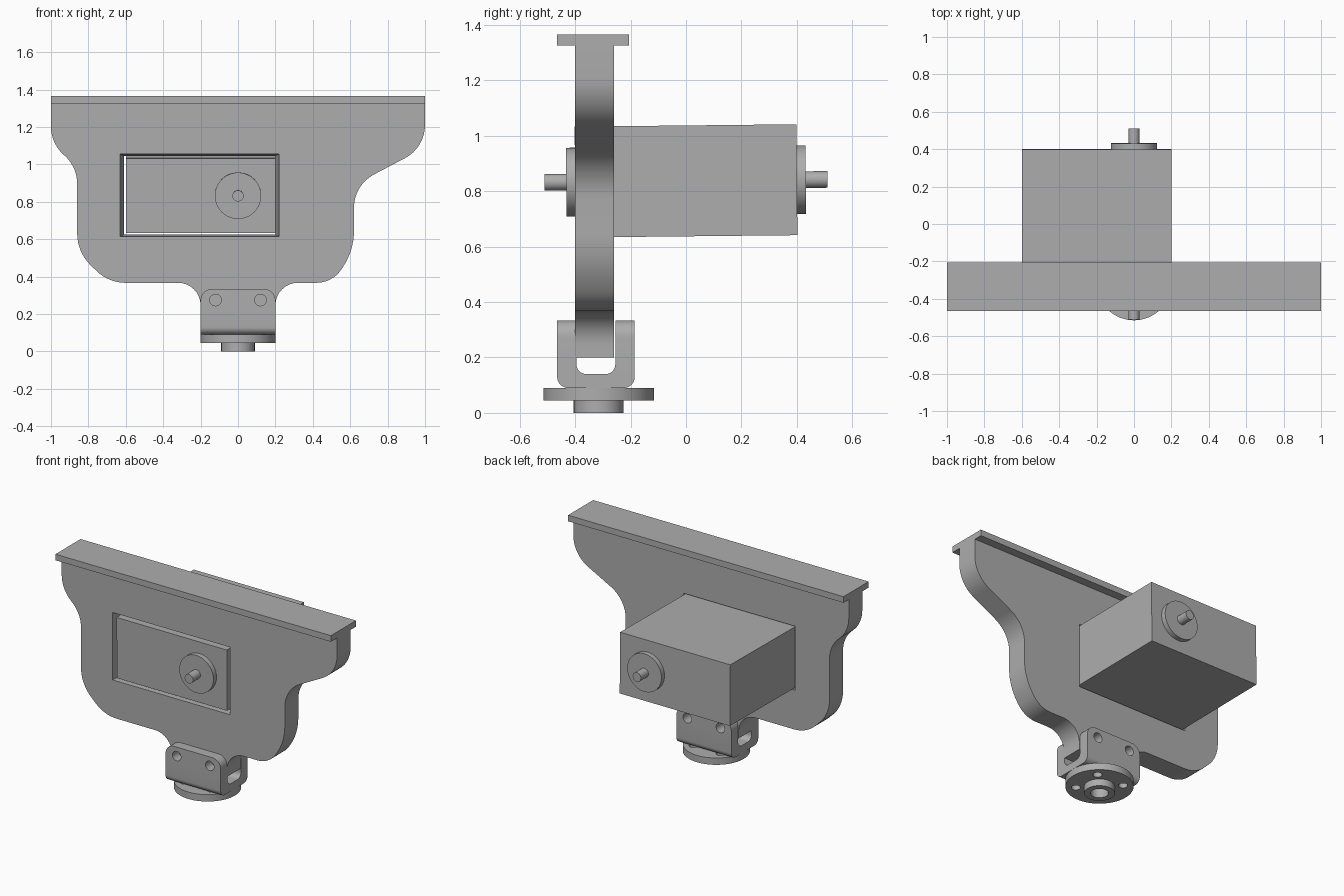
import bpy, math
from mathutils import Vector, Matrix

cube = bpy.data.objects.get("Cube")
if cube:
    bpy.data.objects.remove(cube, do_unlink=True)

grey = bpy.data.materials.new("plain grey")
grey.use_nodes = True
grey.diffuse_color = (0.42, 0.42, 0.42, 1)
grey.node_tree.nodes["Principled BSDF"].inputs["Base Color"].default_value = (0.42, 0.42, 0.42, 1)


def rounded(corners, steps=8):
    """Outline from (u, v, radius) corners, each corner replaced by an arc."""
    pts = []
    for i, (u, v, r) in enumerate(corners):
        p = Vector((u, v))
        if r == 0:
            pts.append(p)
            continue
        a = (Vector(corners[i - 1][:2]) - p).normalized()
        b = (Vector(corners[(i + 1) % len(corners)][:2]) - p).normalized()
        half = a.angle(b) / 2
        centre = p + (a + b).normalized() * r / math.sin(half)
        start = p + a * r / math.tan(half) - centre
        sweep = p + b * r / math.tan(half) - centre
        turn = math.atan2(start.x * sweep.y - start.y * sweep.x, start.dot(sweep))
        pts += [centre + Matrix.Rotation(turn * k / steps, 2) @ start for k in range(steps + 1)]
    return pts


def prism(name, outline, axis, lo, hi, end_scale=1.0):
    """Extrude an outline along x, y or z; the far end may taper about its middle."""
    place = {"x": lambda u, v, d: (d, u, v),
             "y": lambda u, v, d: (u, d, v),
             "z": lambda u, v, d: (u, v, d)}[axis]
    mid = sum((Vector(p) for p in outline), Vector((0, 0))) / len(outline)
    far = [mid + (Vector(p) - mid) * end_scale for p in outline]
    n = len(outline)
    verts = [place(*p, lo) for p in outline] + [place(*p, hi) for p in far]
    faces = [list(range(n))[::-1], list(range(n, 2 * n))]
    faces += [(i, (i + 1) % n, (i + 1) % n + n, i + n) for i in range(n)]
    if axis == "y":
        faces = [tuple(f)[::-1] for f in faces]
    mesh = bpy.data.meshes.new(name)
    mesh.from_pydata(verts, [], faces)
    mesh.materials.append(grey)
    obj = bpy.data.objects.new(name, mesh)
    bpy.context.collection.objects.link(obj)
    return obj


def rect(u0, u1, v0, v1):
    return [Vector(p) for p in ((u0, v0), (u1, v0), (u1, v1), (u0, v1))]


def circle(u, v, r, n=48):
    return [Vector((u + r * math.cos(math.tau * k / n), v + r * math.sin(math.tau * k / n)))
            for k in range(n)]


def select(obj):
    bpy.ops.object.select_all(action="DESELECT")
    obj.select_set(True)
    bpy.context.view_layer.objects.active = obj


def cut(obj, tool, operation="DIFFERENCE"):
    mod = obj.modifiers.new("cut", "BOOLEAN")
    mod.operation, mod.solver, mod.object = operation, "EXACT", tool
    select(obj)
    bpy.ops.object.modifier_apply(modifier=mod.name)
    bpy.data.objects.remove(tool, do_unlink=True)


# Shaped plate with a tapered window
plate = prism("shaped_plate", rounded([
    (-1, 1.33, 0), (-1, 1.115, .2), (-.86, .985, .2), (-.86, .53, .24), (-.69, .367, .22),
    (-.2, .367, .12), (-.2, .2, 0), (.2, .2, 0), (.2, .367, .12), (.505, .367, .16),
    (.62, .54, .35), (.62, .89, .2), (1, 1.09, .2), (1, 1.33, 0)]), "y", -.4, -.26)
cut(plate, prism("window_cutter", rect(-.632, .222, .613, 1.057), "y", -.41, -.25, .945))

# Top flange
flange = prism("top_flange", rect(-1, 1, -.465, -.205), "z", 1.325, 1.365)

# Box through the window, with a disc and axle at each end, all slightly tilted
housing = [prism("box_housing", rect(-.6, .2, .637, 1.037), "y", -.4, .4)]
for side, sign in (("front", -1), ("back", 1)):
    for part, r, a, b in (("disc", .124, .4, .432), ("axle", .03, .432, .51)):
        lo, hi = sorted((sign * a, sign * b))
        housing.append(prism(f"{side}_{part}", circle(0, .837, r), "y", lo, hi))
pivot = Matrix.Translation((0, 0, .837))
tilt = pivot @ Matrix.Rotation(math.radians(.6), 4, "X") @ pivot.inverted()
for obj in housing:
    obj.data.transform(tilt)

# U-shaped bracket with rounded cheeks and bolt holes
bracket = prism("fork_bracket", rounded([
    (-.465, .335, 0), (-.465, .09, .04), (-.185, .09, .04), (-.185, .335, 0),
    (-.255, .335, 0), (-.255, .14, .035), (-.395, .14, .035), (-.395, .335, 0)]), "x", -.2, .2)
cut(bracket, prism("cheek_shape", rounded([
    (-.2, 0, 0), (.2, 0, 0), (.2, .334, .06), (-.2, .334, .06)]), "y", -.6, 0), "INTERSECT")
for x in (-.12, .12):
    cut(bracket, prism("bolt_cutter", circle(x, .275, .031, 32), "y", -.6, 0))

# Round mounting base with a hollow boss and four bolt holes
base_y = -.315
base = prism("mounting_base", circle(0, base_y, .2, 64), "z", .045, .09)
boss = prism("base_boss", circle(0, base_y, .09), "z", 0, .045)
for obj in (base, boss):
    cut(obj, prism("bore_cutter", circle(0, base_y, .052), "z", -.1, .2))
for sx in (-1, 1):
    for sy in (-1, 1):
        cut(base, prism("hole_cutter", circle(sx * .098, base_y + sy * .098, .027, 32), "z", -.1, .2))

for obj in [plate, flange, bracket, base, boss] + housing:
    select(obj)
    bpy.ops.object.shade_smooth_by_angle(angle=math.radians(30))
